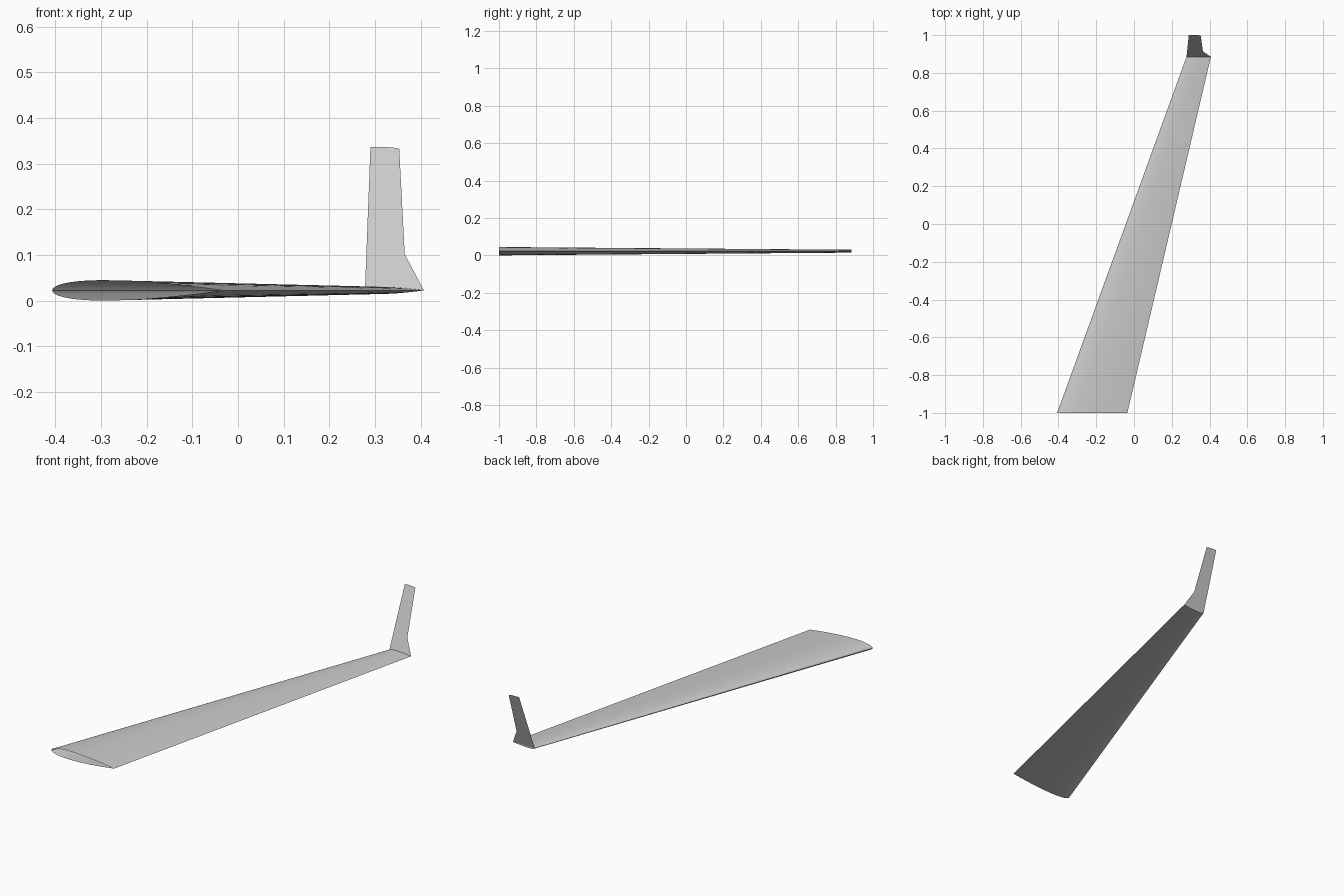
import bpy, bmesh, math

cube = bpy.data.objects.get("Cube")
if cube:
    bpy.data.objects.remove(cube, do_unlink=True)

MID_Z = 0.0227      # height of the chord plane
TIP_Y = 0.885       # where the wing meets the winglet

grey = bpy.data.materials.new("light grey")
grey.use_nodes = True
colour = (0.6, 0.6, 0.6, 1)
grey.diffuse_color = colour
grey.node_tree.nodes["Principled BSDF"].inputs["Base Color"].default_value = colour


def make_object(name, bm):
    mesh = bpy.data.meshes.new(name)
    bm.to_mesh(mesh)
    bm.free()
    mesh.materials.append(grey)
    obj = bpy.data.objects.new(name, mesh)
    bpy.context.collection.objects.link(obj)
    return obj


def half_thickness(t):
    """Symmetric aerofoil, 12 percent thick, closed at the trailing edge."""
    return 0.6 * (0.2969 * math.sqrt(t) - 0.126 * t - 0.3516 * t**2
                  + 0.2843 * t**3 - 0.1036 * t**4)


def section(bm, lead_x, trail_x, y, steps=24):
    """Loop of vertices: trailing edge, over the top, round the nose, back below."""
    chord = trail_x - lead_x
    loop = []
    for i in range(2 * steps):
        a = math.pi * i / steps
        t = (1 + math.cos(a)) / 2
        h = half_thickness(t) * chord * (1 if i <= steps else -1)
        loop.append(bm.verts.new((lead_x + t * chord, y, MID_Z + h)))
    return loop


# Tapered swept wing, open at the root and capped at the tip
bm = bmesh.new()
root = section(bm, -0.407, -0.035, -1.0)
tip = section(bm, 0.278, 0.407, TIP_Y)
n = len(root)
for i in range(n):
    j = (i + 1) % n
    face = bm.faces.new((root[i], root[j], tip[j], tip[i]))
    face.smooth = True
bm.faces.new(tip)
bmesh.ops.recalc_face_normals(bm, faces=bm.faces)
wing = make_object("wing", bm)
bpy.context.view_layer.objects.active = wing
wing.select_set(True)
bpy.ops.object.shade_smooth_by_angle(angle=math.radians(35))

# Thin flat winglet leaning outward, with a notched trailing edge
outline = [(0.278, MID_Z), (0.407, MID_Z), (0.365, 0.102), (0.353, 0.333),
           (0.338, 0.3355), (0.318, 0.337), (0.290, 0.337)]
bm = bmesh.new()
lean = (1.0 - TIP_Y) / (0.337 - MID_Z)
bm.faces.new([bm.verts.new((x, TIP_Y + (z - MID_Z) * lean, z)) for x, z in outline])
make_object("winglet", bm)
